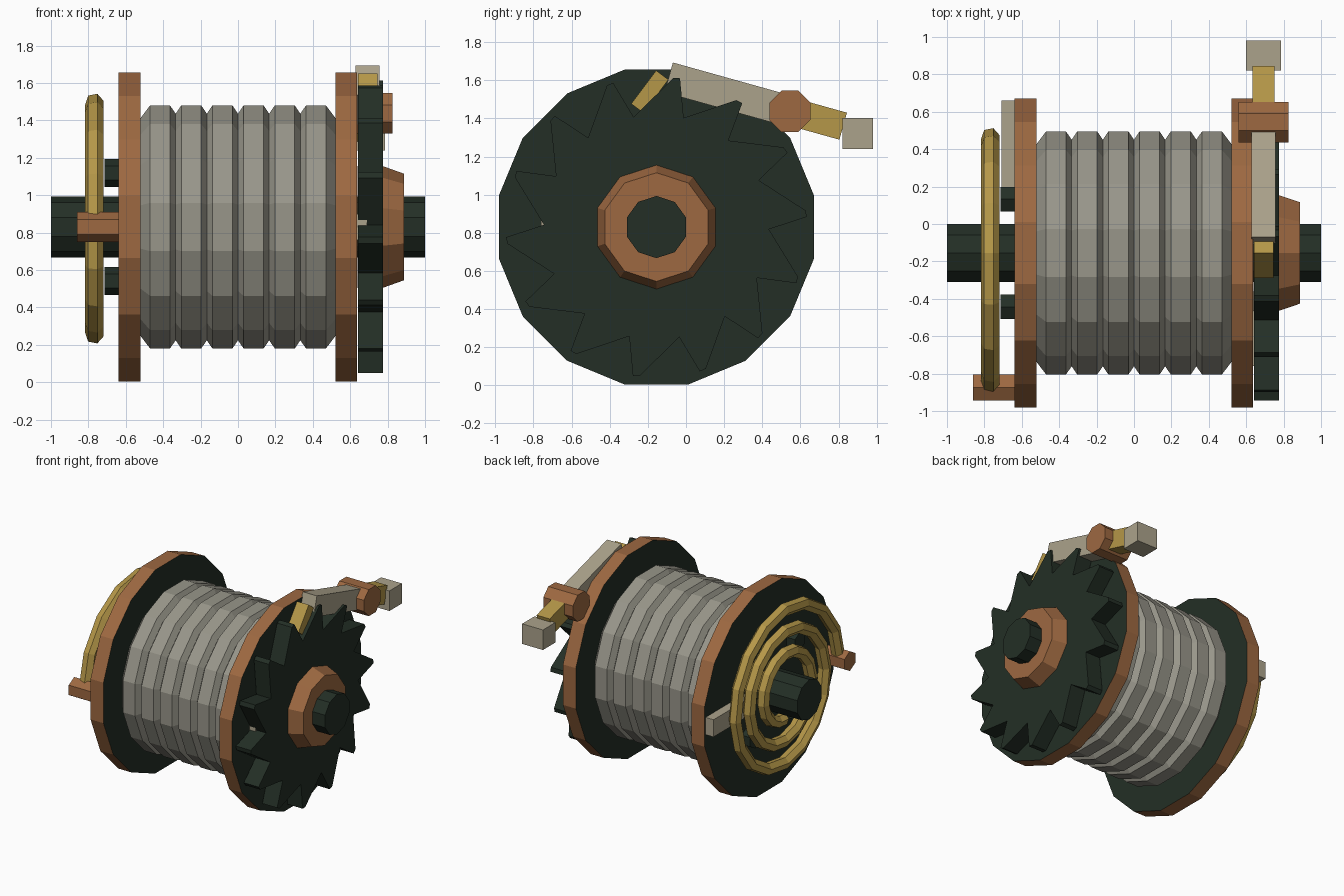
import bpy
import bmesh
from math import sin, cos, pi, radians
from mathutils import Matrix, Vector

if "Cube" in bpy.data.objects:
    bpy.data.objects.remove(bpy.data.objects["Cube"])

AXLE_Y, AXLE_Z = -0.155, 0.83


def material(name, rgb):
    m = bpy.data.materials.new(name)
    m.use_nodes = True
    m.diffuse_color = (*rgb, 1)
    m.node_tree.nodes["Principled BSDF"].inputs["Base Color"].default_value = (*rgb, 1)
    return m


GREEN = material("dark green iron", (0.017, 0.028, 0.019))
COPPER = material("copper", (0.34, 0.14, 0.053))
GOLD = material("brass", (0.46, 0.31, 0.065))
BEIGE = material("beige steel", (0.41, 0.365, 0.26))
GREY = material("grey rope", (0.315, 0.305, 0.255))


def finish(name, bm, *mats):
    bmesh.ops.recalc_face_normals(bm, faces=bm.faces)
    mesh = bpy.data.meshes.new(name)
    bm.to_mesh(mesh)
    bm.free()
    for m in mats:
        mesh.materials.append(m)
    obj = bpy.data.objects.new(name, mesh)
    bpy.context.collection.objects.link(obj)
    return obj


def bridge(bm, rings):
    """Skin a list of vertex rings and cap both ends."""
    n = len(rings[0])
    for a, b in zip(rings, rings[1:]):
        for i in range(n):
            j = (i + 1) % n
            bm.faces.new((a[i], a[j], b[j], b[i]))
    bm.faces.new(rings[0])
    bm.faces.new(rings[-1])


def turned(name, profile, sides, mat, y=AXLE_Y, z=AXLE_Z, phase=pi / 2):
    """Solid turned round the x direction from (x, radius) pairs."""
    bm = bmesh.new()
    steps = [phase + 2 * pi * i / sides for i in range(sides)]
    bridge(bm, [[bm.verts.new((x, y + r * cos(a), z + r * sin(a))) for a in steps]
                for x, r in profile])
    return finish(name, bm, mat)


def box(name, centre, size, mat, tilt=0):
    bm = bmesh.new()
    bmesh.ops.create_cube(bm, size=1)
    place = Matrix.Translation(centre) @ Matrix.Rotation(radians(tilt), 4, "X")
    bm.transform(place @ Matrix.Diagonal((*size, 1)))
    return finish(name, bm, mat)


# Axle and tapered hub
turned("axle", [(-1, 0.163), (1, 0.163)], 10, GREEN)
turned("hub", [(0.64, 0.325), (0.775, 0.325), (0.887, 0.285)], 10, COPPER)

# Flanges: copper rim, dark sides
HALF = pi / 16
for side, x0, x1 in (("right", -0.638, -0.522), ("left", 0.52, 0.635)):
    flange = turned(side + "_flange", [(x0, 0.843), (x1, 0.843)], 16, COPPER, phase=HALF)
    flange.data.materials.append(GREEN)
    for f in flange.data.polygons:
        f.material_index = int(abs(f.normal.x) > 0.9)

# Rope drum with six ridges
CREST, VALLEY, END = 0.663, 0.617, 0.592
profile = [(-0.522, END)]
for i in range(6):
    c = (i - 2.5) / 6
    profile += [(c - 0.053, CREST), (c + 0.053, CREST)]
    profile.append((c + 1 / 12, VALLEY) if i < 5 else (0.522, END))
turned("rope_drum", profile, 16, GREY, phase=HALF)

# Ratchet wheel with raked teeth
TEETH = 14
bm = bmesh.new()
outline = []
for i in range(TEETH):
    tip = radians(81) + 2 * pi * i / TEETH
    for offset, r in ((-5, 0.59), (0, 0.79), (2.5, 0.787)):
        a = tip + radians(offset)
        outline.append((AXLE_Y + r * cos(a), AXLE_Z + r * sin(a)))
bridge(bm, [[bm.verts.new((x, y, z)) for y, z in outline] for x in (0.642, 0.775)])
finish("ratchet_wheel", bm, GREEN)

# Spiral spring on the other side
bm = bmesh.new()
PER_TURN, TURNS = 16, 2.75
rings = []
for i in range(int(PER_TURN * TURNS) + 1):
    t = i / PER_TURN
    a = pi - 2 * pi * t
    out = Vector((0, cos(a), sin(a)))
    mid = Vector((-0.768, AXLE_Y, AXLE_Z)) + out * (0.71 - 0.18 * t)
    ring = []
    for k in range(6):
        b = 2 * pi * k / 6 + 0.2
        ring.append(bm.verts.new(mid + Vector((0.05 * cos(b), 0, 0)) + out * 0.05 * sin(b)))
    rings.append(ring)
bridge(bm, rings)
finish("spiral_spring", bm, GOLD)

# Spring anchor post and four flange studs
turned("spring_anchor", [(-0.86, 0.08), (-0.63, 0.08)], 6, COPPER, y=-0.875)
for i, (sy, sz) in enumerate(((1, 1), (1, -1), (-1, 1), (-1, -1))):
    turned(f"flange_stud_{i + 1}", [(-0.715, 0.075), (-0.63, 0.075)], 6, GREEN,
           y=AXLE_Y + sy * 0.288, z=AXLE_Z + sz * 0.288)

# Flat key bars on the outer faces of the flanges
box("right_key_bar", (-0.672, 0.41, AXLE_Z), (0.075, 0.5, 0.14), BEIGE)
box("left_key_bar", (0.66, -0.56, AXLE_Z), (0.06, 0.4, 0.14), BEIGE)

# Pawl: tilted arm, claw, tail, pivot and counterweight
TILT = -15.6
PIVOT = Vector((0.693, 0.545, 1.437))
along = Vector((0, cos(radians(TILT)), sin(radians(TILT))))
box("pawl_arm", PIVOT - along * 0.33, (0.128, 0.66, 0.163), BEIGE, TILT)
box("pawl_tail", PIVOT + along * 0.145, (0.118, 0.29, 0.147), GOLD, TILT)
box("pawl_claw", (0.693, -0.19, 1.54), (0.105, 0.218, 0.08), GOLD, 53)
box("counterweight", (0.693, 0.9, 1.32), (0.187, 0.16, 0.163), BEIGE)
turned("pawl_pivot", [(0.56, 0.117), (0.825, 0.117)], 8, COPPER,
       y=PIVOT.y, z=PIVOT.z, phase=pi / 8)
